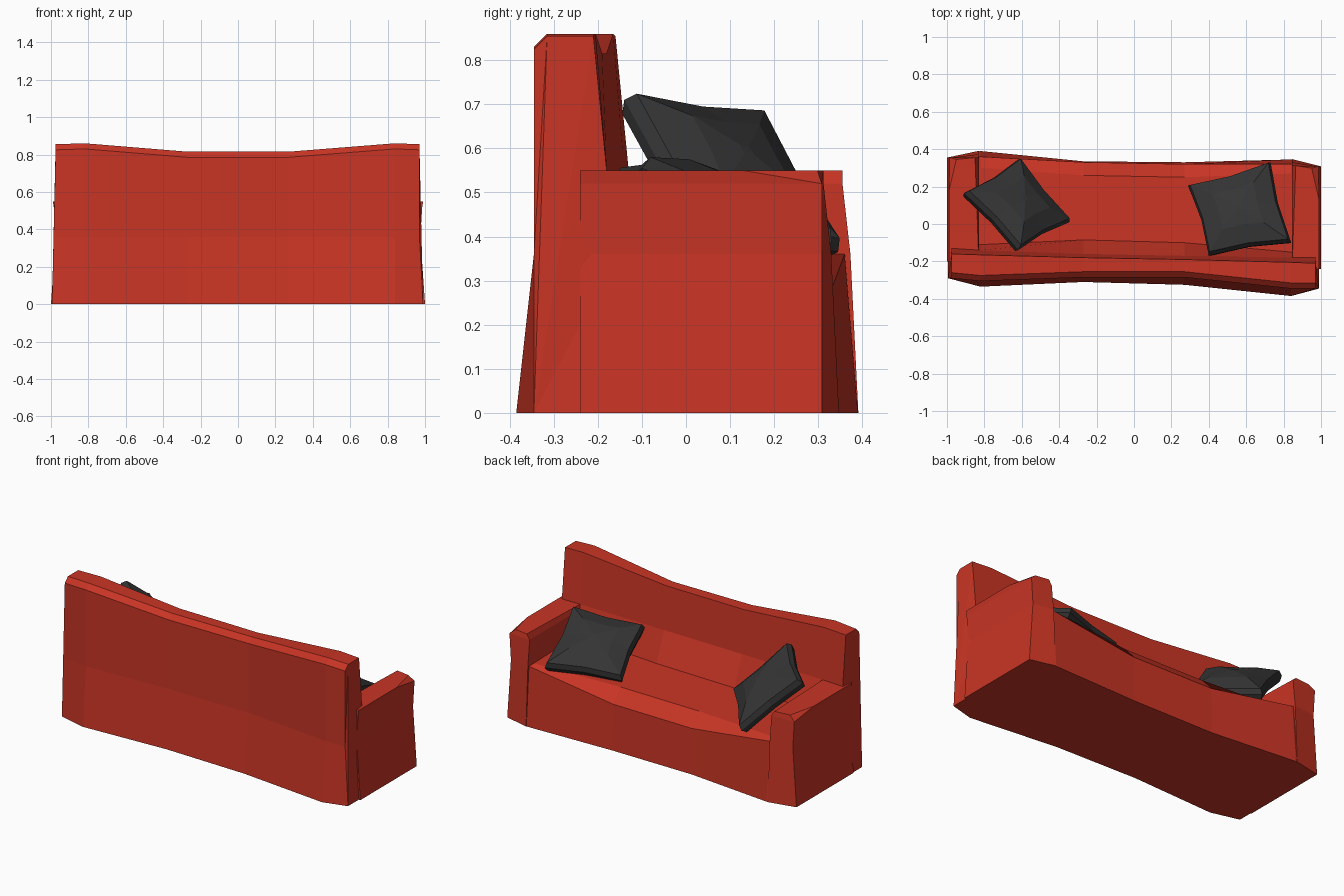
import bpy, bmesh
from mathutils import Vector

if "Cube" in bpy.data.objects:
    bpy.data.objects.remove(bpy.data.objects["Cube"])


def material(name, rgb):
    m = bpy.data.materials.new(name)
    m.diffuse_color = (*rgb, 1)
    m.use_nodes = True
    m.node_tree.nodes["Principled BSDF"].inputs["Base Color"].default_value = m.diffuse_color
    return m


RED = material("red_fabric", (0.58, 0.035, 0.018))
DARK = material("dark_fabric", (0.035, 0.035, 0.035))


def loft(name, rings, mat):
    """Closed skin over rings with equal point counts, capped at both ends."""
    bm = bmesh.new()
    loops = [[bm.verts.new(p) for p in ring] for ring in rings]
    n = len(loops[0])
    for a, b in zip(loops, loops[1:]):
        for i in range(n):
            j = (i + 1) % n
            bm.faces.new((a[i], a[j], b[j], b[i]))
    bm.faces.new(loops[0])
    bm.faces.new(loops[-1])
    bmesh.ops.triangulate(bm, faces=[f for f in bm.faces if len(f.verts) > 4])
    bmesh.ops.recalc_face_normals(bm, faces=bm.faces)
    me = bpy.data.meshes.new(name)
    bm.to_mesh(me)
    bm.free()
    me.materials.append(mat)
    ob = bpy.data.objects.new(name, me)
    bpy.context.collection.objects.link(ob)
    return ob


# Seat and back: side profile swept along x
# x, back foot, back, top z, top front, back mid, seat rear, seat edge, front, front z, front foot
stations = [
    (-0.975, -0.29, -0.29, 0.855, -0.16, -0.13, -0.11, 0.30, 0.34, 0.36, 0.355),
    (-0.82, -0.335, -0.305, 0.86, -0.165, -0.14, -0.11, 0.30, 0.36, 0.36, 0.39),
    (-0.27, -0.31, -0.285, 0.815, -0.18, -0.16, -0.085, 0.26, 0.33, 0.28, 0.335),
    (0.27, -0.325, -0.285, 0.815, -0.19, -0.17, -0.10, 0.25, 0.32, 0.28, 0.33),
    (0.84, -0.385, -0.345, 0.86, -0.205, -0.18, -0.15, 0.27, 0.32, 0.36, 0.345),
    (0.97, -0.345, -0.345, 0.855, -0.21, -0.18, -0.15, 0.27, 0.305, 0.36, 0.305),
]
rings = []
for x, b0, b, zt, tf, bm_, sr, se, f, fz, f0 in stations:
    foot = x * 1.02 if abs(x) > 0.9 else x
    rings.append([(foot, b0, 0), (x, b, 0.36), (x, b, zt - 0.03), (x, b + 0.03, zt),
                  (x, tf, zt), (x, bm_, 0.55), (x, sr, 0.37), (x, se, 0.36),
                  (x, f, fz), (foot, f0, 0)])
loft("seat_and_back", rings, RED)


# Arms: plan outlines stacked in z
def arm(name, s, inner, rear, outer_front, foot_front, top_front):
    levels = []
    for z, xo, yi in ((0, 1.0, foot_front), (0.36, 0.975, (foot_front + top_front) / 2),
                      (0.52, 0.985, top_front), (0.55, 0.99, top_front)):
        top = z == 0.55
        levels.append([(s * xo, rear, z),
                       (s * xo, outer_front - (0.18 if top else 0), z),
                       (s * (xo - (0.04 if top else 0)), outer_front - (0.01 if top else 0), z),
                       (s * (inner + (0.02 if top else 0)), yi, z),
                       (s * inner, rear, z)])
    return loft(name, levels, RED)


arm("arm_left", -1, 0.83, -0.2, 0.355, 0.391, 0.355)
arm("arm_right", 1, 0.845, -0.24, 0.308, 0.347, 0.312)


# Pillows: boxy rim with a swollen middle, spanned by four corners
def pillow(name, corners):
    c = [Vector(p) for p in corners]
    mid = sum(c, Vector()) / 4
    n = (c[2] - c[0]).cross(c[3] - c[1]).normalized()
    rim = []
    for i in range(4):
        edge = (c[i] + c[(i + 1) % 4]) / 2
        rim += [c[i], edge.lerp(mid, 0.07)]

    def ring(shrink, h):
        return [p.lerp(mid, shrink) + n * h for p in rim]
    half = [(0.93, 0.085), (0.5, 0.072), (0.05, 0.032)]
    spec = half + [(0, 0.0)] + [(s, -h) for s, h in reversed(half)]
    return loft(name, [ring(s, h) for s, h in spec], DARK)


pillow("pillow_left", [(-0.62, -0.14, 0.71), (-0.91, 0.165, 0.67),
                       (-0.62, 0.345, 0.365), (-0.345, 0.01, 0.40)])
pillow("pillow_right", [(0.73, 0.33, 0.385), (0.29, 0.205, 0.375),
                        (0.40, -0.17, 0.53), (0.84, -0.10, 0.555)])
